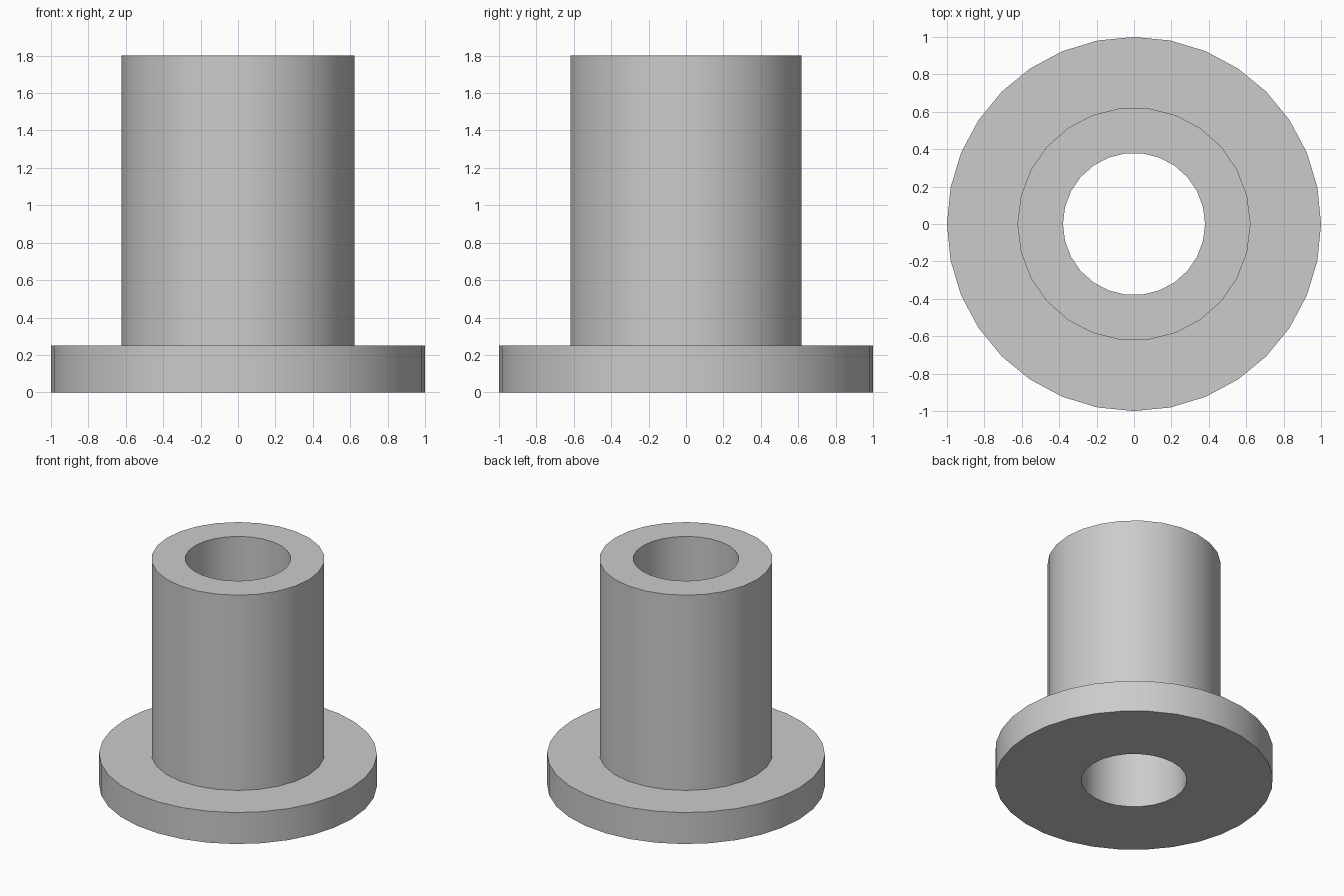
import bpy, bmesh
from math import cos, sin, tau, radians

if "Cube" in bpy.data.objects:
    bpy.data.objects.remove(bpy.data.objects["Cube"])

FLANGE_SIDES, SLEEVE_SIDES = 32, 26
FLANGE_TOP, SLEEVE_TOP = 0.25, 1.8
FLANGE_R, SLEEVE_R, BORE_R = 1.0, 0.623, 0.38

# plain grey metal
grey = bpy.data.materials.new("grey metal")
grey.use_nodes = True
colour = (0.6, 0.6, 0.6, 1)
grey.diffuse_color = colour
grey.node_tree.nodes["Principled BSDF"].inputs["Base Color"].default_value = colour

bm = bmesh.new()


def ring(radius, z, sides):
    """Closed loop of edges around the z axis."""
    verts = [bm.verts.new((radius * cos(tau * i / sides), radius * sin(tau * i / sides), z))
             for i in range(sides)]
    edges = [bm.edges.new((verts[i - 1], verts[i])) for i in range(sides)]
    return verts, edges


def wall(a, b):
    """Quads between two loops of equal count."""
    for i in range(len(a[0])):
        bm.faces.new((a[0][i - 1], a[0][i], b[0][i], b[0][i - 1]))


def annulus(outer, inner):
    """Flat fill between two loops at one height."""
    bmesh.ops.triangle_fill(bm, edges=outer[1] + inner[1], use_beauty=True)


bore_bottom = ring(BORE_R, 0, SLEEVE_SIDES)
flange_bottom = ring(FLANGE_R, 0, FLANGE_SIDES)
flange_top = ring(FLANGE_R, FLANGE_TOP, FLANGE_SIDES)
sleeve_foot = ring(SLEEVE_R, FLANGE_TOP, SLEEVE_SIDES)
sleeve_top = ring(SLEEVE_R, SLEEVE_TOP, SLEEVE_SIDES)
bore_top = ring(BORE_R, SLEEVE_TOP, SLEEVE_SIDES)

# flange
annulus(flange_bottom, bore_bottom)
wall(flange_bottom, flange_top)
annulus(flange_top, sleeve_foot)
# sleeve and through bore
wall(sleeve_foot, sleeve_top)
wall(sleeve_top, bore_top)
wall(bore_top, bore_bottom)

bmesh.ops.recalc_face_normals(bm, faces=bm.faces)
mesh = bpy.data.meshes.new("flanged_bushing")
bm.to_mesh(mesh)
bm.free()
mesh.materials.append(grey)
bushing = bpy.data.objects.new("flanged_bushing", mesh)
bpy.context.collection.objects.link(bushing)

# smooth round walls, crisp rims
bpy.ops.object.select_all(action="DESELECT")
bushing.select_set(True)
bpy.context.view_layer.objects.active = bushing
bpy.ops.object.shade_smooth_by_angle(angle=radians(30))
